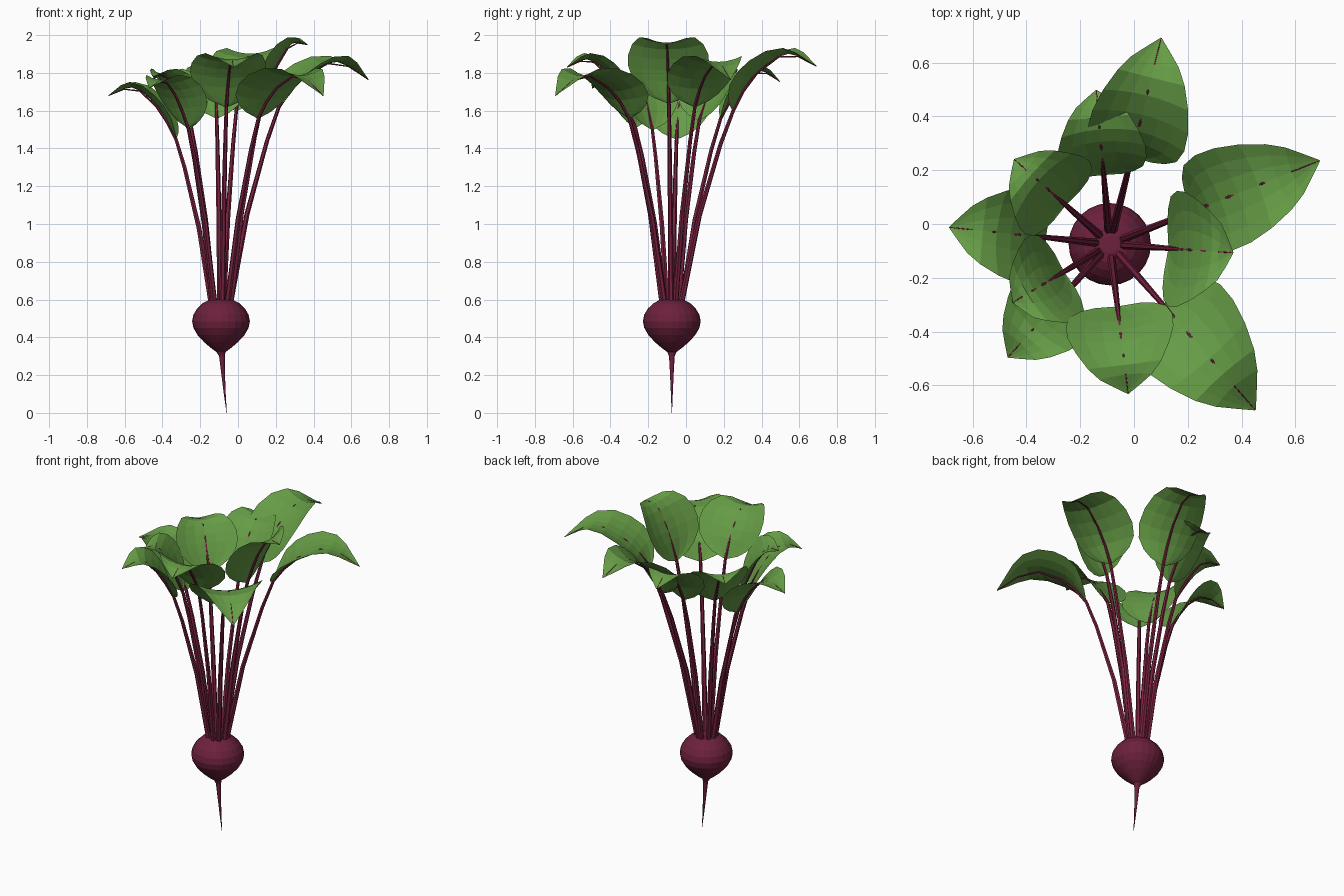
import bpy, bmesh, math
from mathutils import Vector

if "Cube" in bpy.data.objects:
    bpy.data.objects.remove(bpy.data.objects["Cube"])

CX, CY = -0.09, -0.075          # plant axis


def material(name, rgb):
    m = bpy.data.materials.new(name)
    m.diffuse_color = (*rgb, 1)
    m.use_nodes = True
    m.node_tree.nodes["Principled BSDF"].inputs["Base Color"].default_value = m.diffuse_color
    return m


BEET = material("beet purple", (0.15, 0.015, 0.045))
STEM = material("stem red", (0.19, 0.016, 0.05))
LEAF = material("leaf green", (0.13, 0.33, 0.06))


def finish(bm, name, mat, smooth=False):
    me = bpy.data.meshes.new(name)
    bm.to_mesh(me)
    bm.free()
    me.materials.append(mat)
    for p in me.polygons:
        p.use_smooth = smooth
    ob = bpy.data.objects.new(name, me)
    bpy.context.collection.objects.link(ob)
    return ob


def skin(bm, rings):
    """Join closed rings of points and cap both ends."""
    vs = [[bm.verts.new(p) for p in ring] for ring in rings]
    n = len(vs[0])
    for a, b in zip(vs, vs[1:]):
        for i in range(n):
            j = (i + 1) % n
            bm.faces.new((a[i], a[j], b[j], b[i]))
    bm.faces.new(vs[0][::-1])
    bm.faces.new(vs[-1])


def circle(c, u, v, r, n):
    return [c + (u * math.cos(k) + v * math.sin(k)) * r
            for k in (2 * math.pi * i / n for i in range(n))]


def spline(pts, t):
    """Catmull-Rom curve through the points, t from 0 to 1."""
    p = [pts[0] * 2 - pts[1]] + pts + [pts[-1] * 2 - pts[-2]]
    x = t * (len(pts) - 1)
    i = min(int(x), len(pts) - 2)
    f = x - i
    a, b, c, d = p[i:i + 4]
    return 0.5 * (2 * b + (c - a) * f + (2 * a - 5 * b + 4 * c - d) * f ** 2
                  + (3 * b - a - 3 * c + d) * f ** 3)


X, Y, Z = Vector((1, 0, 0)), Vector((0, 1, 0)), Vector((0, 0, 1))

# Bulb with a thin bent root, lofted from bottom to top: (radius, z, x shift)
profile = [(0.001, 0.0, 0.03), (0.005, 0.10, 0.02), (0.010, 0.21, 0.011),
           (0.015, 0.30, 0.005), (0.024, 0.322, 0), (0.055, 0.345, 0),
           (0.090, 0.375, 0), (0.124, 0.412, 0), (0.146, 0.45, 0),
           (0.153, 0.485, 0), (0.146, 0.52, 0), (0.126, 0.553, 0),
           (0.098, 0.58, 0), (0.068, 0.596, 0), (0.03, 0.602, 0)]
bm = bmesh.new()
skin(bm, [circle(Vector((CX + s, CY, z)), X, Y, r, 24) for r, z, s in profile])
finish(bm, "beet_root", BEET)

# Leaves: angle, half width, then midrib points (distance from axis, height)
leaves = [
    (76, .185, (.335, 1.60), (.43, 1.77), (.62, 1.90), (.79, 1.835)),
    (21.7, .19, (.33, 1.62), (.44, 1.76), (.65, 1.86), (.84, 1.765)),
    (-48.7, .21, (.30, 1.56), (.41, 1.70), (.62, 1.79), (.82, 1.68)),
    (-83, .20, (.235, 1.62), (.32, 1.77), (.44, 1.87), (.56, 1.83)),
    (228, .17, (.26, 1.51), (.34, 1.66), (.45, 1.76), (.566, 1.72)),
    (211, .18, (.20, 1.50), (.27, 1.68), (.35, 1.79), (.42, 1.78)),
    (174, .18, (.24, 1.45), (.32, 1.60), (.46, 1.72), (.60, 1.68)),
    (138.4, .18, (.22, 1.55), (.29, 1.69), (.38, 1.79), (.475, 1.77)),
    (95, .165, (.26, 1.56), (.34, 1.71), (.46, 1.81), (.575, 1.755)),
    (-4, .215, (.22, 1.64), (.28, 1.81), (.37, 1.95), (.46, 1.95)),
]
# Blade outline: (position along midrib, share of half width)
outline = [(0, .06), (.05, .42), (.12, .68), (.22, .90), (.34, 1), (.46, .99),
           (.58, .88), (.70, .69), (.80, .49), (.90, .25), (1, .01)]
ACROSS = 6

for k, (deg, half, *mid) in enumerate(leaves, 1):
    a = math.radians(deg)
    out = Vector((math.cos(a), math.sin(a), 0))
    side = Vector((-math.sin(a), math.cos(a), 0))

    def place(r, z):
        return Vector((CX, CY, z)) + out * r

    rib = [place(r, z) for r, z in mid]

    # Cupped leaf blade
    bm = bmesh.new()
    rows = []
    for t, w in outline:
        c = spline(rib, t)
        tan = (spline(rib, min(t + .02, 1)) - spline(rib, max(t - .02, 0))).normalized()
        up = tan.cross(side).normalized()
        row = []
        for i in range(ACROSS + 1):
            s = 2 * i / ACROSS - 1
            row.append(bm.verts.new(c + side * half * w * s
                                    + up * 0.24 * half * w * s * s))
        rows.append(row)
    for p, q in zip(rows, rows[1:]):
        for i in range(ACROSS):
            bm.faces.new((p[i], q[i], q[i + 1], p[i + 1]))
    bm.normal_update()
    if sum(f.normal.z for f in bm.faces) < 0:
        bmesh.ops.reverse_faces(bm, faces=bm.faces[:])
    finish(bm, f"leaf_{k}", LEAF)

    # Stem running on as the midrib under the blade
    rb, zb = mid[0]
    r0, z0 = 0.05, 0.57
    path = [(place(r0 + (rb - r0) * fr, z0 + (zb - z0) * fz), rad)
            for fr, fz, rad in ((0, 0, .016), (.35, .46, .0135), (.76, .83, .011))]
    path += [(spline(rib, t), .0095 - .0075 * t) for t in (0, .2, .4, .6, .8, 1)]
    rings = []
    for i, (c, rad) in enumerate(path):
        tan = (path[min(i + 1, len(path) - 1)][0] - path[max(i - 1, 0)][0]).normalized()
        up = tan.cross(side).normalized()
        sink = up * (-0.6 * rad if i > 3 else 0)
        rings.append(circle(c + sink, side, up, rad, 6))
    bm = bmesh.new()
    skin(bm, rings)
    bmesh.ops.recalc_face_normals(bm, faces=bm.faces[:])
    finish(bm, f"stem_{k}", STEM)
